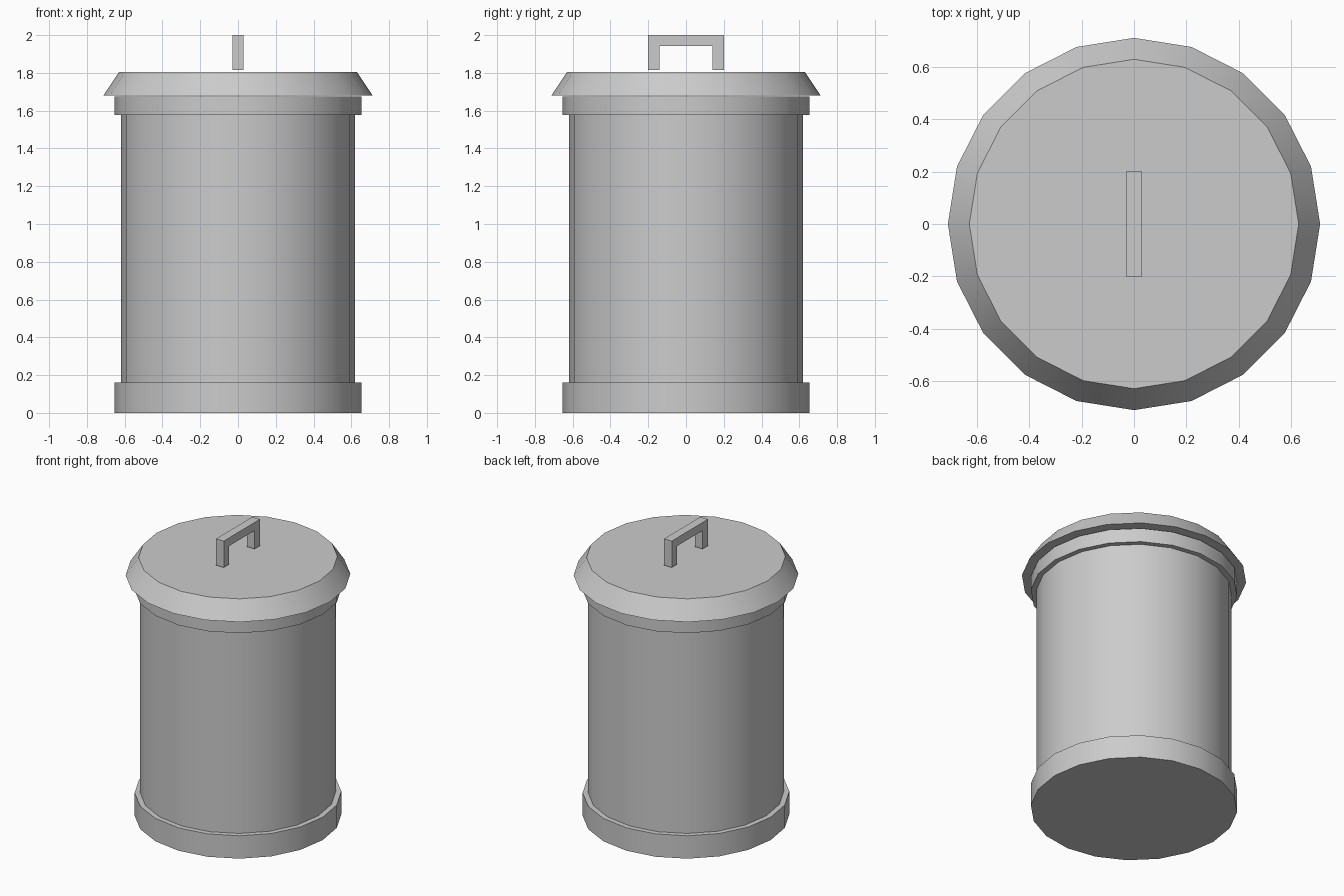
import bpy
import bmesh
from math import radians, sin, cos, pi

if "Cube" in bpy.data.objects:
    bpy.data.objects.remove(bpy.data.objects["Cube"])

SIDES = 20


def finish(name, bm, smooth):
    bmesh.ops.recalc_face_normals(bm, faces=bm.faces)
    mesh = bpy.data.meshes.new(name)
    bm.to_mesh(mesh)
    bm.free()
    obj = bpy.data.objects.new(name, mesh)
    bpy.context.collection.objects.link(obj)
    if smooth:
        bpy.ops.object.select_all(action='DESELECT')
        obj.select_set(True)
        bpy.context.view_layer.objects.active = obj
        bpy.ops.object.shade_smooth_by_angle(angle=radians(30))
    return obj


def drum(name, r_bottom, r_top, z0, z1):
    """Closed round part with a corner on each axis."""
    bm = bmesh.new()
    rings = [[bm.verts.new((r * cos(2 * pi * i / SIDES), r * sin(2 * pi * i / SIDES), z))
              for i in range(SIDES)] for r, z in ((r_bottom, z0), (r_top, z1))]
    for i in range(SIDES):
        j = (i + 1) % SIDES
        bm.faces.new((rings[0][i], rings[0][j], rings[1][j], rings[1][i]))
    for ring in rings:
        bm.faces.new(ring)
    return finish(name, bm, True)


# Can: base band, body and upper rim
drum("base_band", 0.655, 0.655, 0.0, 0.16)
drum("body", 0.62, 0.62, 0.16, 1.577)
drum("upper_rim", 0.655, 0.655, 1.577, 1.674)

# Sloped lid, resting just above the rim
drum("lid", 0.712, 0.63, 1.681, 1.805)

# Square-bar lid handle: side profile extruded across x
profile = [(-0.2, 1.815), (-0.2, 2.0), (0.2, 2.0), (0.2, 1.815),
           (0.14, 1.815), (0.14, 1.943), (-0.14, 1.943), (-0.14, 1.815)]
bm = bmesh.new()
face = bm.faces.new([bm.verts.new((-0.03, y, z)) for y, z in profile])
ext = bmesh.ops.extrude_face_region(bm, geom=[face], use_keep_orig=True)
moved = [e for e in ext["geom"] if isinstance(e, bmesh.types.BMVert)]
bmesh.ops.translate(bm, verts=moved, vec=(0.06, 0, 0))
finish("lid_handle", bm, False)
